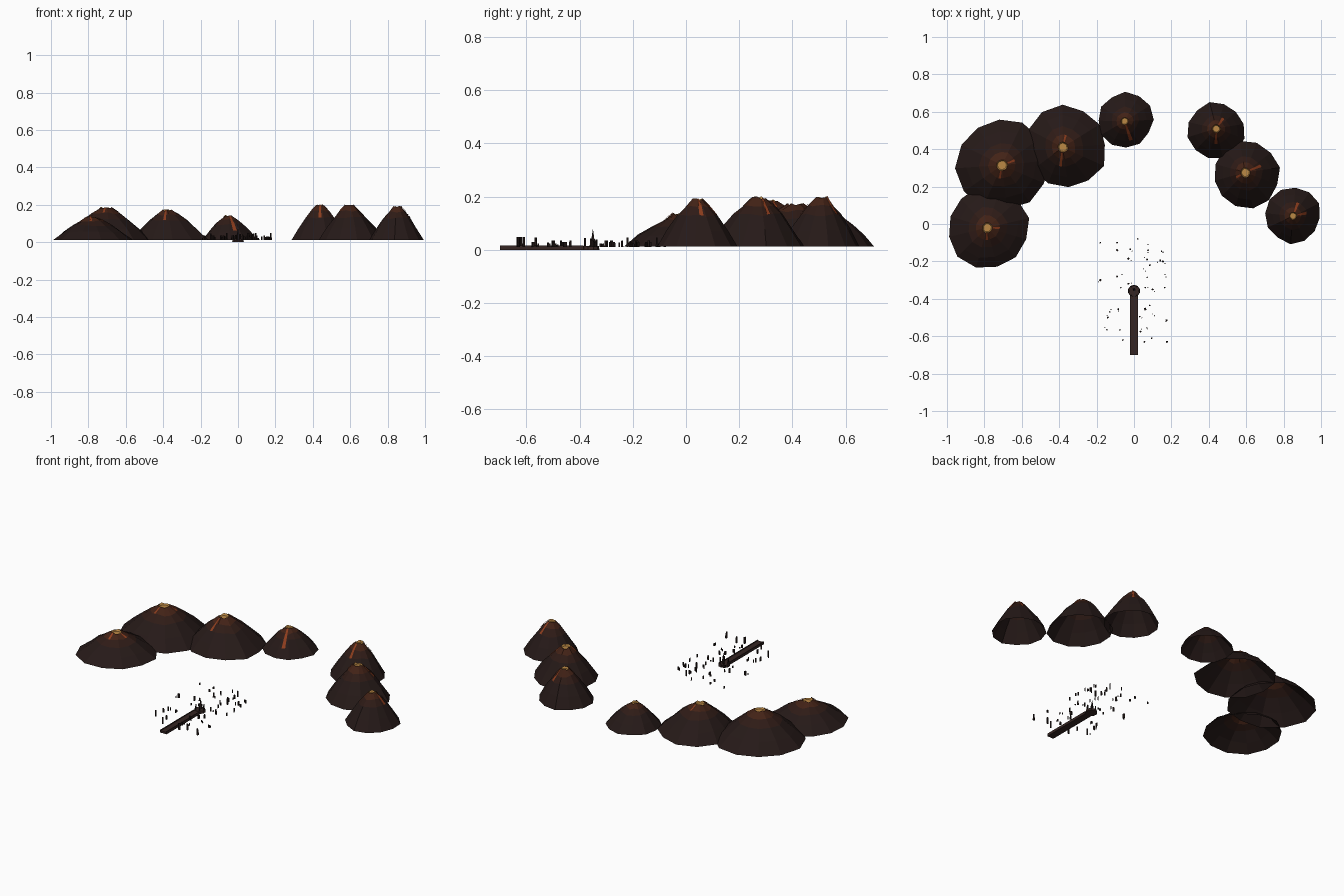
import bpy, bmesh, math, random
from mathutils import Vector

if "Cube" in bpy.data.objects:
    bpy.data.objects.remove(bpy.data.objects["Cube"])

random.seed(4)


def mat(name, rgb):
    m = bpy.data.materials.new(name)
    m.diffuse_color = (*rgb, 1)
    m.use_nodes = True
    m.node_tree.nodes["Principled BSDF"].inputs["Base Color"].default_value = m.diffuse_color
    return m


ASH = mat("ash", (0.019, 0.010, 0.009))
SCORCH = mat("scorched_rock", (0.028, 0.011, 0.008))
EMBER = mat("ember_rock", (0.055, 0.016, 0.008))
GLOW = mat("crater_glow", (0.50, 0.25, 0.06))
LAVA = mat("lava", (0.26, 0.045, 0.012))
STONE = mat("stone", (0.035, 0.018, 0.016))
RUIN = mat("ruin_stone", (0.016, 0.009, 0.008))


def to_object(name, bm, mats):
    me = bpy.data.meshes.new(name)
    bm.to_mesh(me)
    bm.free()
    for m in mats:
        me.materials.append(m)
    ob = bpy.data.objects.new(name, me)
    bpy.context.collection.objects.link(ob)
    return ob


SIDES = 12
BASE_Z = 0.012
# radius fraction from rim to base, height fraction, band material
PROFILE = [(1.0, 0.0, 0), (0.72, 0.34, 0), (0.42, 0.65, 1), (0.2, 0.84, 2), (0.0, 1.0, 2)]


def volcano(name, cx, cy, r, px, py, top, rim, streaks):
    """Open-bottomed faceted cone with a sunken glowing crater and lava runs."""
    bm = bmesh.new()
    h = top - BASE_Z
    jit = [random.uniform(0.94, 1.04) for _ in range(SIDES)]
    turn = random.uniform(0, 0.5)
    rings = []
    for f, z, _ in PROFILE:
        ring = []
        for i in range(SIDES):
            a = math.tau * i / SIDES + turn
            rad = rim + (r - rim) * f
            rad *= 1 + (jit[i] - 1) * (1 if f > 0.9 else 1.3)
            x = px + (cx - px) * f + rad * math.cos(a)
            y = py + (cy - py) * f + rad * math.sin(a)
            dz = random.uniform(-0.006, 0.004) if f < 0.9 else 0
            ring.append(bm.verts.new((x, y, BASE_Z + h * z + dz)))
        rings.append(ring)
    for k in range(len(rings) - 1):
        for i in range(SIDES):
            j = (i + 1) % SIDES
            f = bm.faces.new((rings[k][i], rings[k][j], rings[k + 1][j], rings[k + 1][i]))
            f.material_index = PROFILE[k][2]
    # crater floor
    pit = [bm.verts.new((px + (v.co.x - px) * 0.8, py + (v.co.y - py) * 0.8, top - 0.009))
           for v in rings[-1]]
    for i in range(SIDES):
        j = (i + 1) % SIDES
        bm.faces.new((rings[-1][i], rings[-1][j], pit[j], pit[i])).material_index = 3
    bm.faces.new(pit).material_index = 3
    # lava runs laid down the middle of chosen sides
    coords = [[v.co.copy() for v in ring] for ring in rings]
    to_object(name, bm, [ASH, SCORCH, EMBER, GLOW])
    lv = bmesh.new()
    for angle, steps in streaks:
        i = round((math.radians(angle) - turn) / math.tau * SIDES - 0.5) % SIDES
        j = (i + 1) % SIDES
        out = Vector((math.cos(math.radians(angle)), math.sin(math.radians(angle)), 0.8)) * 0.003
        rows = []
        for ring in coords[::-1][:steps]:
            mid, side = (ring[i] + ring[j]) / 2, (ring[j] - ring[i]).normalized()
            w = 0.004 + 0.002 * len(rows)
            rows.append([lv.verts.new(mid + out - side * w), lv.verts.new(mid + out + side * w)])
        for a, b in zip(rows, rows[1:]):
            lv.faces.new((a[0], b[0], b[1], a[1]))
    to_object(name + "_lava", lv, [LAVA])


# west range, then east range
volcano("volcano_west_big", -0.70, 0.32, 0.25, -0.705, 0.315, 0.185, 0.03, [(250, 2), (30, 2)])
volcano("volcano_west_front", -0.78, -0.02, 0.222, -0.785, -0.02, 0.135, 0.028, [(0, 2), (260, 2)])
volcano("volcano_west_mid", -0.365, 0.41, 0.222, -0.38, 0.41, 0.172, 0.028, [(265, 3), (75, 2)])
volcano("volcano_north", -0.045, 0.555, 0.148, -0.05, 0.55, 0.142, 0.02, [(290, 4)])
volcano("volcano_east_back", 0.44, 0.50, 0.152, 0.44, 0.51, 0.197, 0.022, [(270, 3), (50, 3)])
volcano("volcano_east_mid", 0.60, 0.265, 0.178, 0.595, 0.275, 0.197, 0.026, [(40, 3), (200, 2)])
volcano("volcano_east_front", 0.85, 0.045, 0.150, 0.85, 0.043, 0.190, 0.02, [(60, 3), (20, 3)])


def box(bm, x, y, z, sx, sy, sz, rot=0.0, taper=1.0):
    c, s = math.cos(rot), math.sin(rot)
    vs = bmesh.ops.create_cube(bm, size=1)["verts"]
    for v in vs:
        t = taper if v.co.z > 0 else 1
        u, w = v.co.x * sx * t, v.co.y * sy * t
        v.co = (x + u * c - w * s, y + u * s + w * c, z + (v.co.z + 0.5) * sz)


# causeway with low kerbs
bm = bmesh.new()
box(bm, 0, -0.5425, 0, 0.042, 0.315, 0.012)
for s in (-1, 1):
    box(bm, s * 0.019, -0.5425, 0.010, 0.004, 0.315, 0.006)
to_object("causeway", bm, [STONE])

# round dais at the causeway end
bm = bmesh.new()
bmesh.ops.create_cone(bm, cap_ends=True, segments=10, radius1=0.033, radius2=0.030, depth=0.015)
bmesh.ops.translate(bm, verts=bm.verts, vec=(0, -0.358, 0.0075))
to_object("dais", bm, [STONE])

# central spire and ring of stubs on the dais
bm = bmesh.new()
box(bm, 0, -0.35, 0.014, 0.012, 0.012, 0.026, 0.3)
box(bm, 0, -0.35, 0.040, 0.009, 0.009, 0.036, 0.3, 0.1)
for i in range(6):
    a = math.tau * i / 6
    box(bm, 0.025 * math.cos(a), -0.358 + 0.025 * math.sin(a), 0.014, 0.005, 0.005,
        random.uniform(0.012, 0.03), a)
to_object("spire", bm, [RUIN])

# broken pillars scattered over the plain
SPOTS = [(-.18, -.10), (-.09, -.10), (-.09, -.14), (.02, -.08), (.075, -.11), (.075, -.14),
         (.07, -.19), (.085, -.22), (.05, -.24), (.155, -.15), (.155, -.20), (.165, -.27),
         (.165, -.34), (.14, -.195), (-.18, -.30), (-.09, -.28), (-.065, -.27), (-.03, -.185),
         (-.07, -.34), (-.03, -.32), (.07, -.285), (.06, -.34), (.10, -.35), (-.13, -.47),
         (-.14, -.50), (-.085, -.455), (-.075, -.565), (-.06, -.62), (-.145, -.565), (.03, -.495),
         (.06, -.455), (.07, -.555), (.11, -.49), (.095, -.61), (.175, -.515), (.175, -.63),
         (.035, -.575), (.085, -.435), (-.02, -.135), (.055, -.63)]
bm = bmesh.new()
for x, y in SPOTS:
    w = random.uniform(0.006, 0.011)
    h = random.choice((0.012, 0.018, 0.024, 0.036))
    if abs(y + 0.62) < 0.02:
        h = 0.038
    rot = random.uniform(0, 1.5)
    box(bm, x, y, 0.011, w, w * random.uniform(0.7, 1.2), h, rot, random.uniform(0.7, 1))
    if random.random() < 0.6:      # fallen fragment beside it
        box(bm, x + random.uniform(-.015, .015), y + random.uniform(-.015, .015), 0.011,
            0.006, 0.004, random.uniform(0.005, 0.02), rot + 0.6)
to_object("ruined_pillars", bm, [RUIN])
